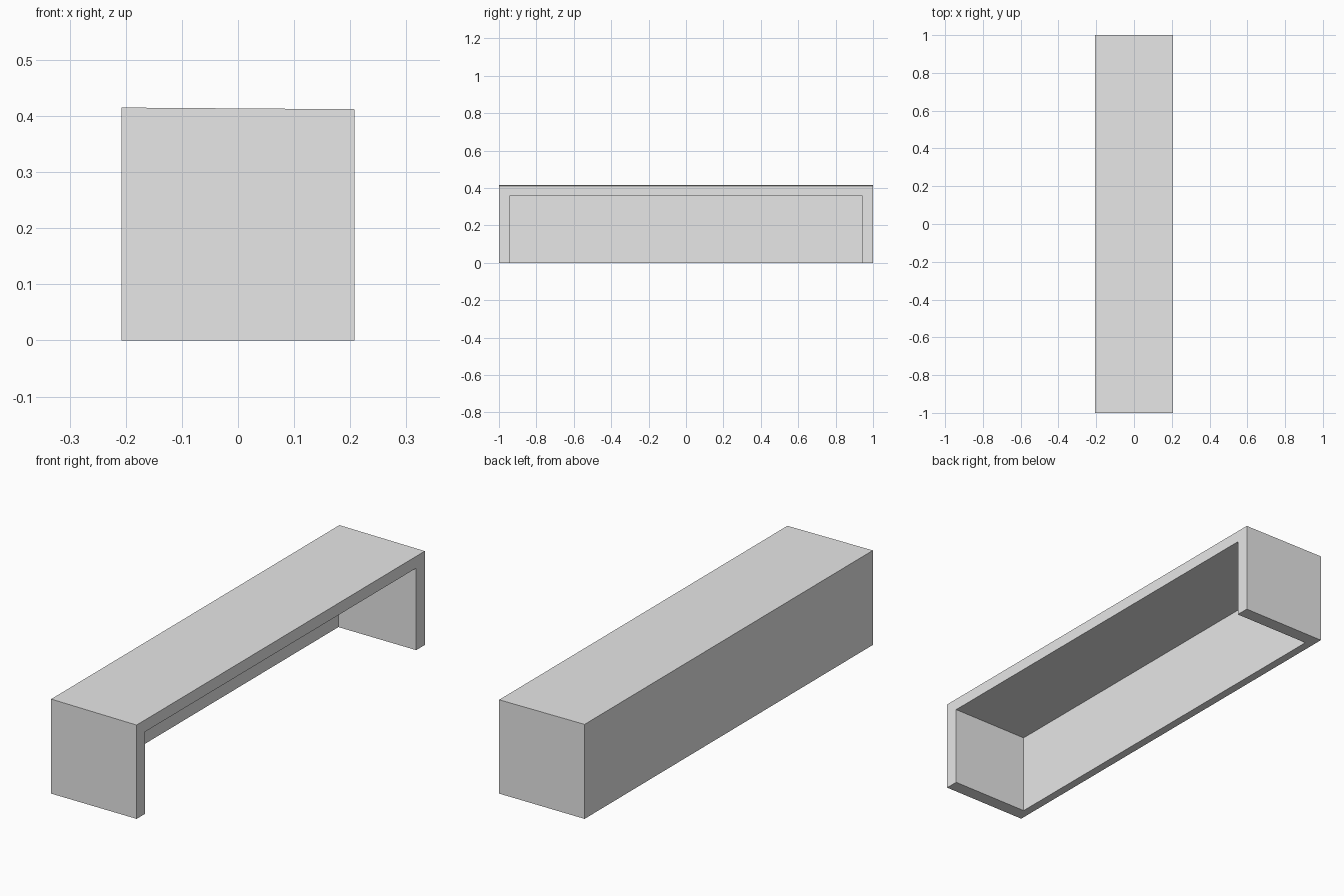
import bpy

default = bpy.data.objects.get("Cube")
if default:
    bpy.data.objects.remove(default, do_unlink=True)

# Overall size and wall thicknesses
WIDTH, LENGTH, HEIGHT = 0.415, 2.0, 0.415
END, TOP, BACK = 0.06, 0.055, 0.037
DROP = 0.003  # slight fall of the top towards the open side

grey = bpy.data.materials.new("light_grey")
grey.use_nodes = True
colour = (0.8, 0.8, 0.8, 1)
grey.diffuse_color = colour
grey.node_tree.nodes["Principled BSDF"].inputs["Base Color"].default_value = colour


def box(name, low, high):
    """Axis-aligned box between two corners."""
    bpy.ops.mesh.primitive_cube_add(size=1)
    obj = bpy.context.object
    obj.name = obj.data.name = name
    for v in obj.data.vertices:
        v.co = [a if c < 0 else b for c, a, b in zip(v.co, low, high)]
    return obj


# Outer body: top, two end legs and back panel in one piece
x, y = WIDTH / 2, LENGTH / 2
body = box("bench_shell", (-x, -y, 0), (x, y, HEIGHT))
body.data.materials.append(grey)
for v in body.data.vertices:
    if v.co.x > 0 and v.co.z > 0:
        v.co.z -= DROP

# Hollow, open below and towards +x
hollow = box("hollow_cutter", (-x + BACK, -y + END, -1), (1, y - END, HEIGHT - TOP))
hollow.hide_render = True
cut = body.modifiers.new("hollow", "BOOLEAN")
cut.operation = "DIFFERENCE"
cut.solver = "EXACT"
cut.object = hollow
bpy.ops.object.select_all(action="DESELECT")
bpy.context.view_layer.objects.active = body
body.select_set(True)
bpy.ops.object.modifier_apply(modifier=cut.name)
bpy.data.objects.remove(hollow, do_unlink=True)
bpy.ops.object.shade_flat()
